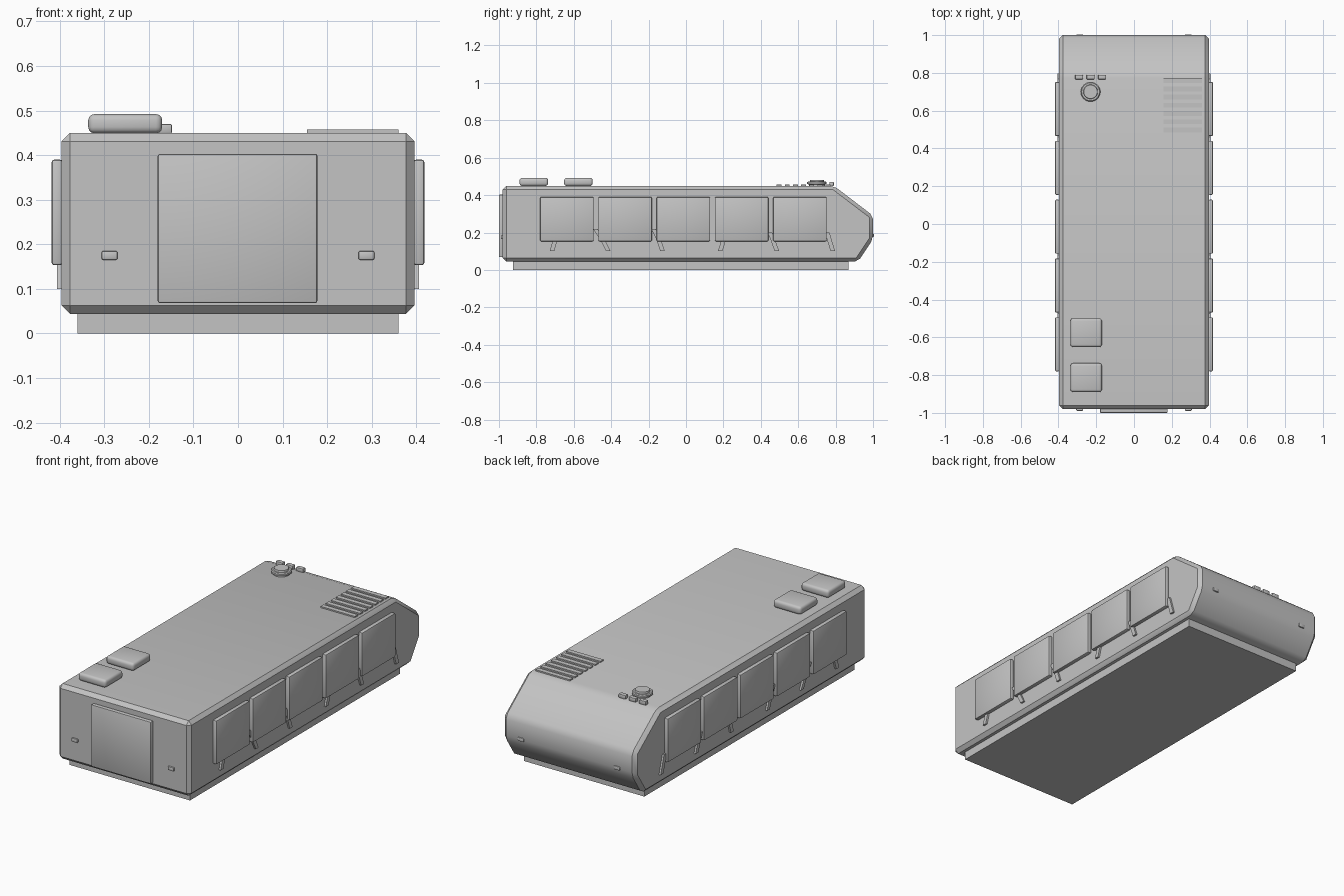
import bpy, bmesh, math
from mathutils import Matrix

if "Cube" in bpy.data.objects:
    bpy.data.objects.remove(bpy.data.objects["Cube"])

grey = bpy.data.materials.new("armour_grey")
grey.diffuse_color = (0.55, 0.55, 0.55, 1)
grey.use_nodes = True
grey.node_tree.nodes["Principled BSDF"].inputs["Base Color"].default_value = grey.diffuse_color


def finish(name, bm, bevel=0, segments=1):
    """Bevel all edges, then make a smooth-by-angle object."""
    bmesh.ops.recalc_face_normals(bm, faces=bm.faces[:])
    if bevel:
        bmesh.ops.bevel(bm, geom=bm.edges[:], offset=bevel, segments=segments,
                        profile=0.5, affect='EDGES', clamp_overlap=True)
    me = bpy.data.meshes.new(name)
    bm.to_mesh(me)
    bm.free()
    me.materials.append(grey)
    ob = bpy.data.objects.new(name, me)
    bpy.context.collection.objects.link(ob)
    bpy.ops.object.select_all(action='DESELECT')
    ob.select_set(True)
    bpy.context.view_layer.objects.active = ob
    bpy.ops.object.shade_smooth_by_angle(angle=math.radians(30))
    return ob


def box(name, x, y, z, bevel=0, segments=1):
    """Box from (min, max) ranges."""
    bm = bmesh.new()
    bmesh.ops.create_cube(bm, size=1)
    for v in bm.verts:
        for i, r in enumerate((x, y, z)):
            v.co[i] = r[0] if v.co[i] < 0 else r[1]
    return finish(name, bm, bevel, segments)


def side_profile(name, pts, x0, x1, bevel=0, segments=1):
    """Extrude a (y, z) outline along x."""
    bm = bmesh.new()
    face = bm.faces.new([bm.verts.new((x0, y, z)) for y, z in pts])
    ext = bmesh.ops.extrude_face_region(bm, geom=[face])
    for v in ext["geom"]:
        if isinstance(v, bmesh.types.BMVert):
            v.co.x = x1
    return finish(name, bm, bevel, segments)


# Hull with chamfered edges, and the narrower belly
side_profile("hull", [(-0.98, 0.044), (0.92, 0.044), (1.0, 0.165), (1.0, 0.29),
                      (0.79, 0.45), (-0.98, 0.45)], -0.396, 0.396, 0.019)
box("belly", (-0.36, 0.36), (-0.925, 0.87), (0, 0.06))

# Front door and the small lamps at both ends
box("front_door", (-0.18, 0.178), (-1.0, -0.97), (0.068, 0.403), 0.005, 2)
for s in (-1, 1):
    xr = (s * 0.288 - 0.018, s * 0.288 + 0.018)
    box("front_lamp", xr, (-0.989, -0.97), (0.165, 0.185), 0.004, 2)
    box("rear_lamp", xr, (0.98, 1.0045), (0.175, 0.195), 0.004, 2)

# Side panels and their hanger straps, mirrored
straps = [[(-0.695, 0.17), (-0.705, 0.14), (-0.717, 0.10)],
          [(-0.485, 0.22), (-0.445, 0.16), (-0.415, 0.10)],
          [(-0.175, 0.22), (-0.145, 0.16), (-0.125, 0.10)],
          [(0.205, 0.17), (0.195, 0.14), (0.183, 0.10)],
          [(0.448, 0.20), (0.465, 0.16), (0.486, 0.10)],
          [(0.755, 0.20), (0.770, 0.15), (0.785, 0.10)]]
for s in (-1, 1):
    for i in range(5):
        y = -0.637 + i * 0.3115
        box("side_panel", sorted((s * 0.394, s * 0.418)), (y - 0.143, y + 0.143),
            (0.153, 0.39), 0.006, 2)
    for path in straps:
        outline = [(y - 0.012, z) for y, z in path] + [(y + 0.012, z) for y, z in path[::-1]]
        side_profile("panel_strap", outline, s * 0.392, s * 0.406)

# Two padded roof hatches
for y0 in (-0.89, -0.652):
    box("roof_hatch", (-0.336, -0.17), (y0, y0 + 0.153), (0.449, 0.492), 0.014, 3)

# Round cupola turned from a profile
bm = bmesh.new()
rings = []
for r, z in [(0.042, 0.445), (0.042, 0.456), (0.052, 0.46), (0.052, 0.469),
             (0.047, 0.473), (0.038, 0.473), (0.036, 0.482)]:
    rings.append([bm.verts.new((-0.23 + r * math.cos(a * math.tau / 32),
                                0.70 + r * math.sin(a * math.tau / 32), z)) for a in range(32)])
for lo, hi in zip(rings, rings[1:]):
    for i in range(32):
        j = (i + 1) % 32
        bm.faces.new((lo[i], lo[j], hi[j], hi[i]))
bm.faces.new(rings[-1])
bm.faces.new(rings[0][::-1])
finish("cupola", bm)

# Periscope blocks ahead of the cupola
for x in (-0.291, -0.23, -0.169):
    box("periscope", (x - 0.021, x + 0.021), (0.766, 0.79), (0.448, 0.47), 0.004, 2)

# Engine grille slats
for i in range(7):
    y = 0.498 + i * 0.0435
    box("grille_slat", (0.155, 0.36), (y - 0.013, y + 0.013), (0.448, 0.457))
